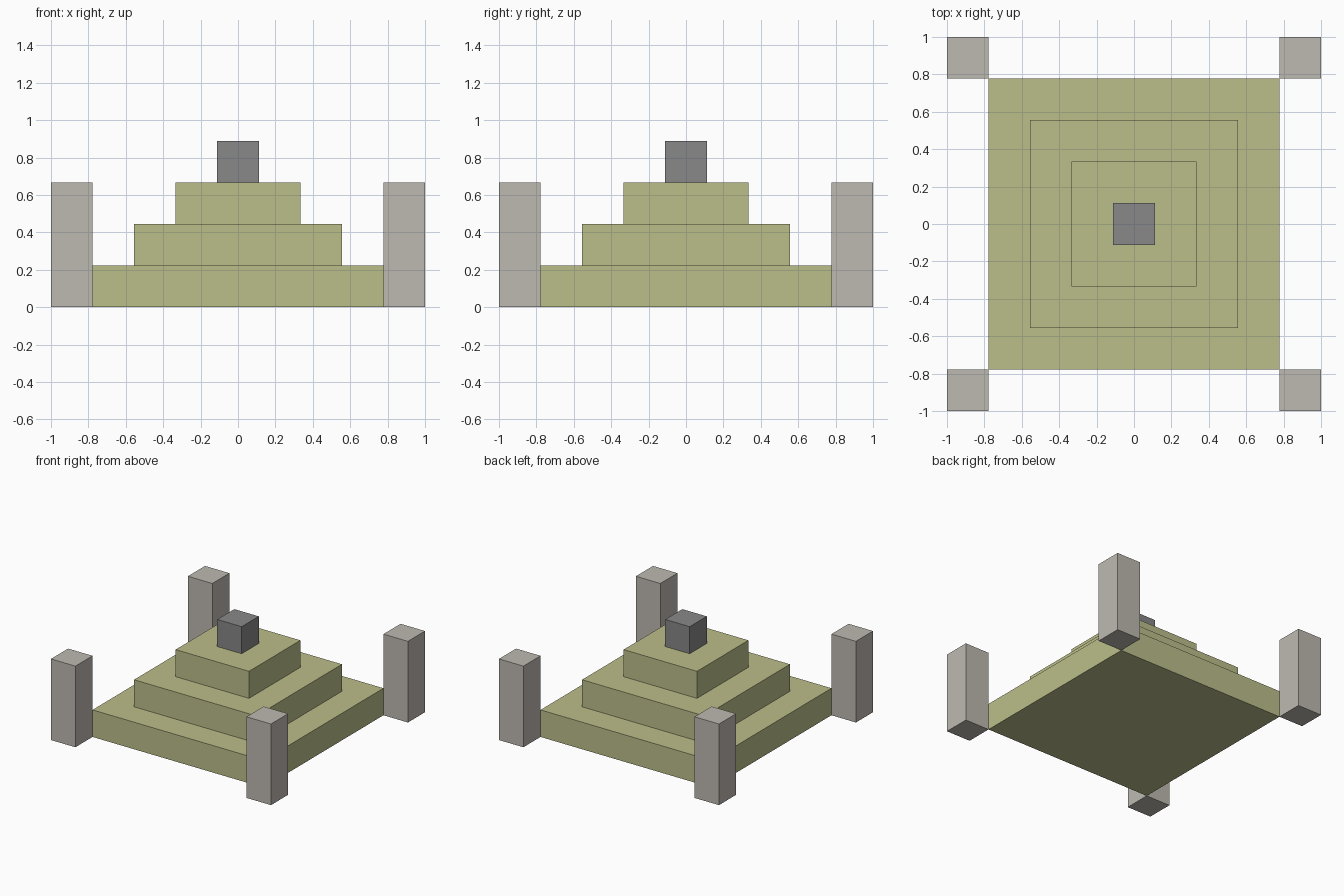
import bpy

if "Cube" in bpy.data.objects:
    bpy.data.objects.remove(bpy.data.objects["Cube"], do_unlink=True)

U = 2 / 9  # one block; the whole model is nine blocks wide


def material(name, rgb):
    mat = bpy.data.materials.new(name)
    mat.use_nodes = True
    color = (*rgb, 1)
    mat.diffuse_color = color
    mat.node_tree.nodes["Principled BSDF"].inputs["Base Color"].default_value = color
    return mat


def block(name, mat, width, height, x=0, y=0, base=0):
    """Square block measured in units of U, resting on height base."""
    bpy.ops.mesh.primitive_cube_add(size=1, location=(x * U, y * U, (base + height / 2) * U))
    obj = bpy.context.object
    obj.name = name
    obj.scale = (width * U, width * U, height * U)
    bpy.ops.object.transform_apply(location=False, rotation=False, scale=True)
    obj.data.materials.append(mat)
    return obj


olive = material("olive_sandstone", (0.50, 0.515, 0.254))
stone = material("pale_stone", (0.515, 0.485, 0.44))
dark = material("dark_grey_stone", (0.246, 0.246, 0.246))

# Stepped pyramid
for level, (name, width) in enumerate((("lower_tier", 7), ("middle_tier", 5), ("upper_tier", 3))):
    block(name, olive, width, 1, base=level)

# Capstone
block("capstone", dark, 1, 1, base=3)

# Corner pillars
for side, x in (("left", 4), ("right", -4)):
    for end, y in (("front", -4), ("back", 4)):
        block(f"{end}_{side}_pillar", stone, 1, 3, x, y)
